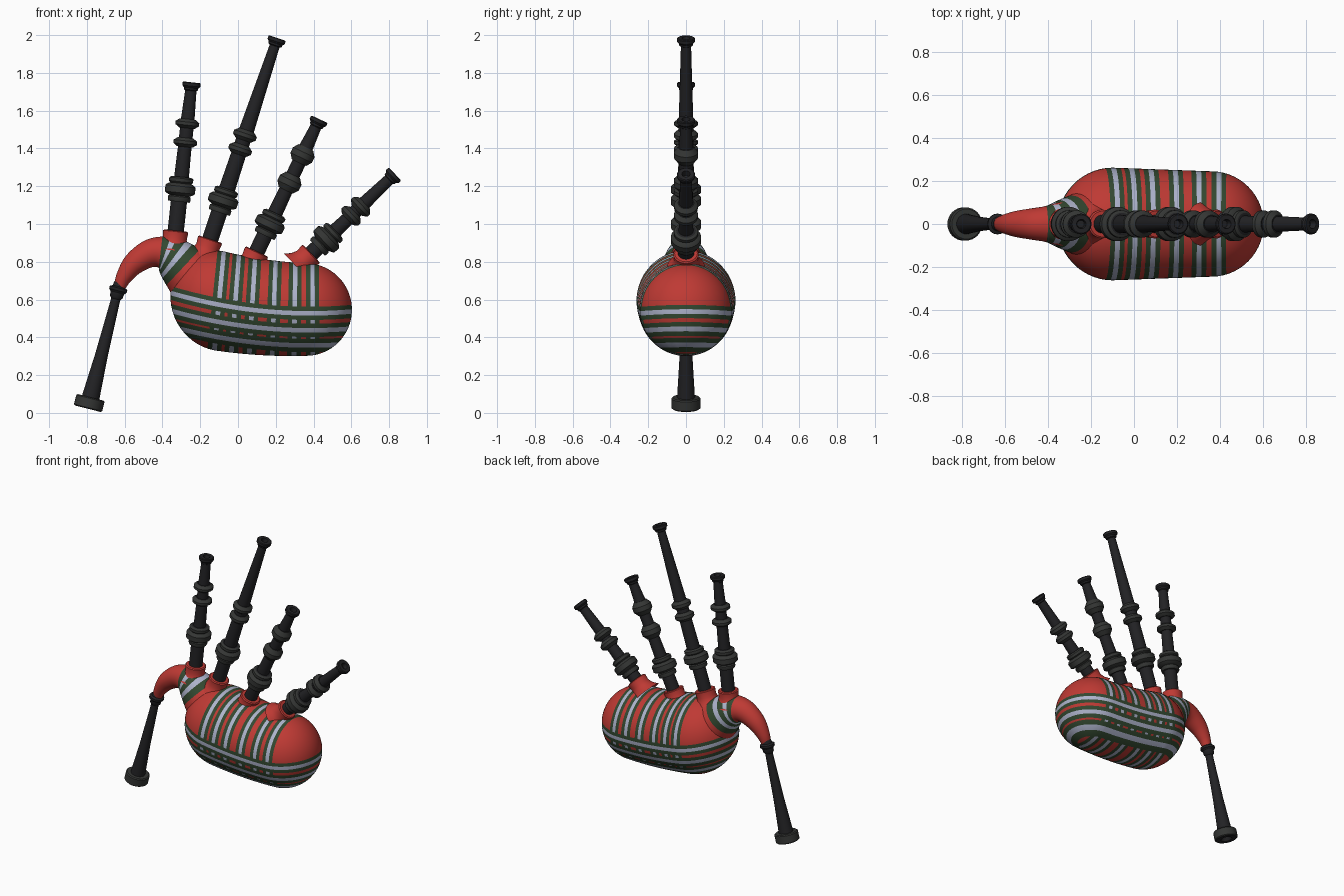
import bpy, bmesh, math
from mathutils import Vector

if "Cube" in bpy.data.objects:
    bpy.data.objects.remove(bpy.data.objects["Cube"])


def material(name, rgb):
    m = bpy.data.materials.new(name)
    m.diffuse_color = (*rgb, 1)
    m.use_nodes = True
    m.node_tree.nodes["Principled BSDF"].inputs["Base Color"].default_value = m.diffuse_color
    return m


RED = material("red_cloth", (0.52, 0.042, 0.034))
GREEN = material("green_stripe", (0.033, 0.065, 0.03))
PALE = material("pale_stripe", (0.42, 0.45, 0.6))
BLACK = material("black_wood", (0.016, 0.016, 0.018))
GREY = material("dark_mounts", (0.034, 0.036, 0.034))


def finish(name, bm, mats, angle=35):
    bmesh.ops.remove_doubles(bm, verts=bm.verts, dist=1e-5)
    bmesh.ops.recalc_face_normals(bm, faces=bm.faces)
    me = bpy.data.meshes.new(name)
    bm.to_mesh(me)
    bm.free()
    for m in mats:
        me.materials.append(m)
    me.polygons.foreach_set("use_smooth", [True] * len(me.polygons))
    me.set_sharp_from_angle(angle=math.radians(angle))
    ob = bpy.data.objects.new(name, me)
    bpy.context.collection.objects.link(ob)
    return ob


def loft(rings, mat_of=lambda i: 0, n=32):
    """Skin circles given as (centre, axis direction in the xz plane, radius)."""
    bm = bmesh.new()
    side = Vector((0, 1, 0))
    loops = []
    for c, d, r in rings:
        up = d.normalized().cross(side)
        loops.append([bm.verts.new(c + r * (math.cos(a) * up + math.sin(a) * side))
                      for a in (2 * math.pi * k / n for k in range(n))])
    for i in range(len(loops) - 1):
        p, q = loops[i], loops[i + 1]
        for k in range(n):
            j = (k + 1) % n
            bm.faces.new((p[k], p[j], q[j], q[k])).material_index = mat_of(i)
    return bm


def lathe(name, base, axis, profile, mats, limit=9):
    """Turn a (distance, radius) profile; wide stretches get the second material."""
    axis = axis.normalized()
    bm = loft([(base + axis * t, axis, r) for t, r in profile],
              lambda i: int(profile[i][1] + profile[i + 1][1] > 2 * limit))
    return finish(name, bm, mats)


def P(x, z):
    return Vector((x, 0, z))


# Bag: straight capsule, cut along the stripe edges, then sagged
prof = [(-0.1 - 0.255 * math.cos(a), 0.262 * math.sin(a))
        for a in (math.pi / 2 * k / 14 for k in range(15))]
prof += [(-0.1 + 0.46 * k / 12, 0.262 - 0.017 * k / 12) for k in range(1, 12)]
prof += [(0.36 + 0.243 * math.sin(a), 0.245 * math.cos(a))
         for a in (math.pi / 2 * k / 14 for k in range(15))]
bag = loft([(P(x, 0), Vector((1, 0, 0)), r) for x, r in prof], n=64)
bmesh.ops.remove_doubles(bag, verts=bag.verts, dist=1e-5)

bands_x = [-0.10, -0.015, 0.075, 0.19, 0.30, 0.395]
bands_z = [-0.02, -0.11, -0.19]
WHITE_W, BAND_W = 0.012, 0.035
for centres, no in ((bands_x, (1, 0, 0)), (bands_z, (0, 0, 1))):
    for c in centres:
        for o in (-BAND_W, -WHITE_W, WHITE_W, BAND_W):
            bmesh.ops.bisect_plane(bag, geom=bag.verts[:] + bag.edges[:] + bag.faces[:],
                                   plane_co=Vector(no) * (c + o), plane_no=no, dist=1e-5)


def stripe(v, centres):
    d = min(abs(v - c) for c in centres)
    return 2 if d < WHITE_W else 1 if d < BAND_W else 0


for f in bag.faces:
    c = f.calc_center_median()
    f.material_index = stripe(c.z, bands_z) or stripe(c.x, bands_x)
for v in bag.verts:
    s = 0.38 - v.co.x
    v.co.x += 0.2 * s * v.co.z
    v.co.z += 0.547 + 0.2 * s * s
finish("bag", bag, [RED, GREEN, PALE], 60)

# Curved neck with two pale stripes on a green band
keys = [Vector(k) for k in [
    (-0.63, 0.655, 0.028), (-0.603, 0.72, 0.043), (-0.55, 0.79, 0.06),
    (-0.475, 0.84, 0.073), (-0.41, 0.85, 0.084), (-0.35, 0.825, 0.108),
    (-0.27, 0.755, 0.14), (-0.15, 0.64, 0.19)]]
ext = [2 * keys[0] - keys[1]] + keys + [2 * keys[-1] - keys[-2]]
path = []
for i in range(len(keys) - 1):
    a, b, c, d = ext[i:i + 4]
    for k in range(10):
        t = k / 10
        path.append(0.5 * (2 * b + (c - a) * t + (2 * a - 5 * b + 4 * c - d) * t ** 2
                           + (3 * b - a - 3 * c + d) * t ** 3))
path.append(keys[-1])
rings = []
for i, p in enumerate(path):
    d = path[min(i + 1, len(path) - 1)] - path[max(i - 1, 0)]
    rings.append((P(p.x, p.y), P(d.x, d.y), p.z))


def neck_mat(i):
    if 44 <= i < 47 or 51 <= i < 54:
        return 2
    return 1 if 40 <= i < 58 else 0


finish("neck", loft(rings, neck_mat, 40), [RED, GREEN, PALE], 60)

# Chanter with cup at the top and wide hollow sole
top, sole = P(-0.625, 0.69), P(-0.795, 0.022)
L = (sole - top).length
lathe("chanter", top, sole - top, [
    (0, 0), (0, 0.03), (0.022, 0.034), (0.03, 0.048), (0.044, 0.048), (0.056, 0.037),
    (0.08, 0.034), (0.09, 0.025), (0.11, 0.025), (0.4, 0.034), (L - 0.062, 0.047),
    (L - 0.062, 0.07), (L - 0.056, 0.077), (L - 0.006, 0.077), (L, 0.07), (L, 0.038),
    (L - 0.035, 0.022), (L - 0.035, 0)], [BLACK, GREY], 0.055)


# Pipes: socket, stock, triple mount, beads and flared cap
def bead(t, r, w):
    return [(t - w, r * 0.66), (t - w * 0.35, r), (t + w * 0.35, r), (t + w, r * 0.66)]


def pipe(name, base, tip, mount, beads, w, r_low, r_mid, r_top):
    ax = tip - base
    L = ax.length
    lathe(name + "_socket", base, ax, [
        (0.005, 0), (0.005, 0.06), (0, 0.067), (-0.04, 0.063), (-0.07, 0.075),
        (-0.1, 0.1)], [RED])
    m = mount
    pr = [(-0.05, r_low), (m - 0.066, r_low),
          (m - 0.066, 0.056), (m - 0.058, 0.06), (m - 0.04, 0.06), (m - 0.034, 0.052),
          (m - 0.026, 0.07), (m - 0.018, 0.08), (m + 0.016, 0.08), (m + 0.026, 0.07),
          (m + 0.032, 0.056), (m + 0.04, 0.064), (m + 0.058, 0.064), (m + 0.066, 0.052),
          (m + 0.066, r_mid + 0.003)]
    for b in beads:
        pr += [(b - w, r_mid)] + bead(b, 0.063, w) + [(b + w, r_mid)]
    pr += [(L - 0.045, r_top), (L - 0.04, 0.037), (L - 0.03, 0.038), (L - 0.02, 0.048),
           (L - 0.004, 0.048), (L, 0.043), (L, 0.022), (L - 0.03, 0.017), (L - 0.03, 0)]
    lathe(name, base, ax, pr, [BLACK, GREY], 0.049)


pipe("blow_pipe", P(-0.33, 0.96), P(-0.245, 1.75), 0.225, [0.475, 0.575], 0.024,
     0.043, 0.036, 0.03)
pipe("bass_drone", P(-0.148, 0.915), P(0.208, 1.985), 0.22, [0.505, 0.585], 0.028,
     0.043, 0.04, 0.027)
pipe("long_tenor_drone", P(0.098, 0.85), P(0.431, 1.555), 0.165, [0.408, 0.57], 0.045,
     0.042, 0.037, 0.03)
pipe("short_tenor_drone", P(0.385, 0.84), P(0.831, 1.265), 0.115, [0.295, 0.365], 0.028,
     0.042, 0.036, 0.03)
